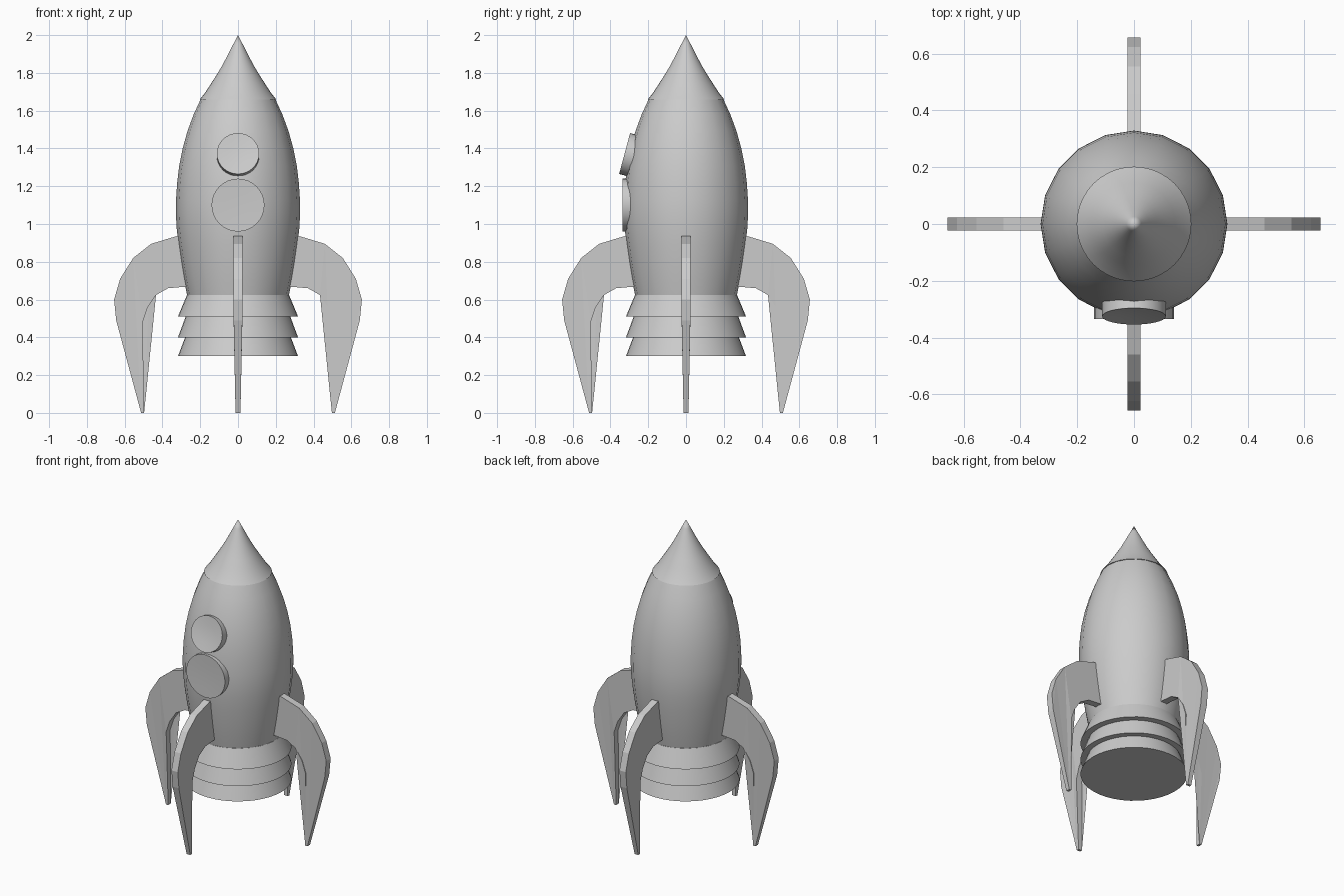
import bpy, bmesh
from math import pi, cos, sin, radians
from mathutils import Matrix

if "Cube" in bpy.data.objects:
    bpy.data.objects.remove(bpy.data.objects["Cube"])


def finish(name, bm, angle=None):
    bmesh.ops.recalc_face_normals(bm, faces=bm.faces)
    mesh = bpy.data.meshes.new(name)
    bm.to_mesh(mesh)
    bm.free()
    ob = bpy.data.objects.new(name, mesh)
    bpy.context.collection.objects.link(ob)
    if angle:
        bpy.ops.object.select_all(action='DESELECT')
        ob.select_set(True)
        bpy.context.view_layer.objects.active = ob
        bpy.ops.object.shade_smooth_by_angle(angle=radians(angle))
    return ob


def lathe(name, profile, sides, matrix=None, angle=35):
    """Revolve (radius, z) points around z; radius 0 makes a pole."""
    bm = bmesh.new()
    rings = []
    for r, z in profile:
        n = sides if r else 1
        rings.append([bm.verts.new((r * cos(2 * pi * i / sides), r * sin(2 * pi * i / sides), z))
                      for i in range(n)])
    for a, b in zip(rings, rings[1:]):
        for i in range(sides):
            j = (i + 1) % sides
            quad = [a[i % len(a)], a[j % len(a)], b[j % len(b)], b[i % len(b)]]
            bm.faces.new(list(dict.fromkeys(quad)))
    if matrix:
        bm.transform(matrix)
    return finish(name, bm, angle)


# Hull
lathe("hull", [(0, .60), (.265, .60), (.27, .625), (.287, .71), (.302, .80), (.315, .89),
               (.325, .98), (.329, 1.06), (.328, 1.13), (.322, 1.22), (.311, 1.31),
               (.293, 1.40), (.268, 1.49), (.235, 1.58), (.196, 1.664), (0, 1.664)], 20)

# Nose cone with flared curve
lathe("nose_cone", [(0, 1.66), (.202, 1.66), (.174, 1.695), (.145, 1.74), (.113, 1.79),
                    (.083, 1.84), (.054, 1.895), (.026, 1.95), (0, 2)], 40)

# Stacked engine skirts
for i, (top, bottom, r) in enumerate([(.625, .51, .27), (.51, .40, .277), (.40, .30, .28)]):
    lathe(f"engine_skirt_{i + 1}", [(0, top), (r, top), (.318, bottom), (0, bottom)], 40)

# Round windows, the upper one tilted to follow the hull
for name, y, z, r, depth, tilt, dish in [("lower_window", -.335, 1.10, .14, .08, 0, .003),
                                         ("upper_window", -.325, 1.373, .112, .05, 15, .008)]:
    place = Matrix.Translation((0, y, z)) @ Matrix.Rotation(radians(90 - tilt), 4, 'X')
    lathe(name, [(0, -depth), (r, -depth), (r, 0), (r * .5, -dish * .75), (0, -dish)], 32, place)

# Four curved landing fins, thinner towards the foot
outline = [(.25, .94), (.328, .935), (.46, .895), (.555, .82), (.624, .71), (.656, .60),
           (.645, .49), (.513, 0), (.497, 0), (.505, .48), (.48, .555), (.434, .624),
           (.37, .66), (.29, .667), (.25, .667)]
for k, side in enumerate(["right", "back", "left", "front"]):
    bm = bmesh.new()
    faces = []
    for s in (-1, 1):
        faces.append([bm.verts.new((x, s * (.013 if z == 0 else .023), z)) for x, z in outline])
        bm.faces.new(faces[-1])
    for i in range(len(outline)):
        j = (i + 1) % len(outline)
        bm.faces.new([faces[0][i], faces[0][j], faces[1][j], faces[1][i]])
    bmesh.ops.triangulate(bm, faces=[f for f in bm.faces if len(f.verts) > 4])
    bm.transform(Matrix.Rotation(k * pi / 2, 4, 'Z'))
    finish(f"{side}_fin", bm)
